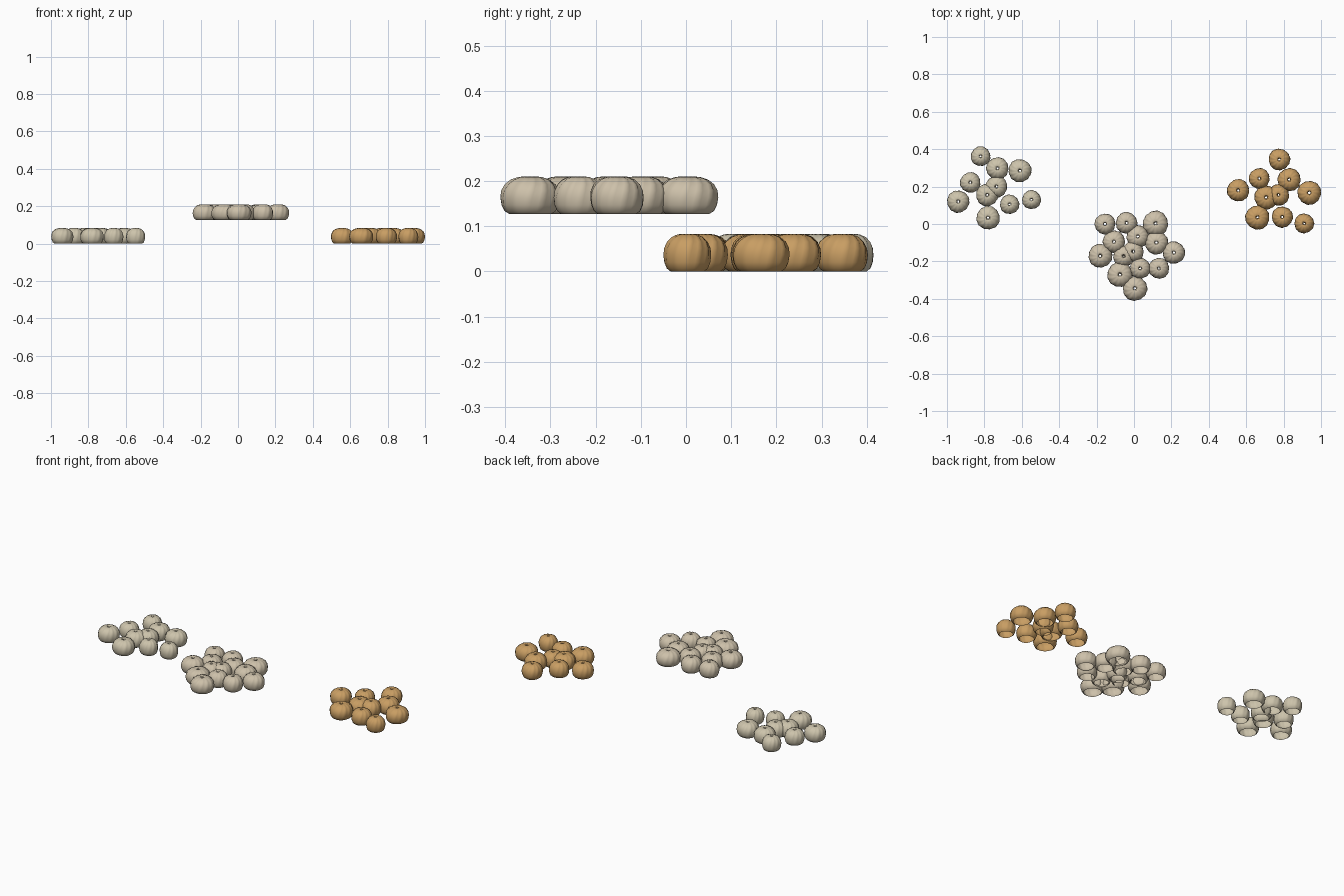
import bpy, bmesh, math, random

random.seed(4)
cube = bpy.data.objects.get("Cube")
if cube:
    bpy.data.objects.remove(cube)


def material(name, color):
    m = bpy.data.materials.new(name)
    m.use_nodes = True
    m.diffuse_color = (*color, 1)
    m.node_tree.nodes["Principled BSDF"].inputs["Base Color"].default_value = (*color, 1)
    return m


# Bun outline: radius share, height share, pleat depth
PROFILE = [(.70, 0, 0), (.86, .08, .01), (.96, .24, .02), (1, .44, .025), (.97, .62, .03),
           (.86, .79, .045), (.66, .92, .06), (.42, .985, .10), (.25, 1, .16),
           (.17, .97, .25), (.11, .90, .3)]
HEIGHT, PLEATS, STEPS = .083, 12, 48


def bun(name, x, y, z, radius, mat):
    """Hollow pleated shell, open below and pinched to a tiny hole on top."""
    bm = bmesh.new()
    turn = random.uniform(0, math.tau)
    rings = []
    for share, up, depth in PROFILE:
        ring = []
        for i in range(STEPS):
            a = math.tau * i / STEPS
            pleat = 1 - depth * (1 - abs(math.sin(a * PLEATS / 2))) * 1.5
            wobble = 1 + .02 * math.sin(3 * a + turn)
            r = radius * share * pleat * wobble
            b = a + turn + .35 * up * up
            ring.append(bm.verts.new((r * math.cos(b), r * math.sin(b), HEIGHT * up)))
        rings.append(ring)
    for low, high in zip(rings, rings[1:]):
        for i in range(STEPS):
            j = (i + 1) % STEPS
            bm.faces.new((low[i], low[j], high[j], high[i])).smooth = True
    mesh = bpy.data.meshes.new(name)
    bm.to_mesh(mesh)
    bm.free()
    mesh.materials.append(mat)
    ob = bpy.data.objects.new(name, mesh)
    ob.location = (x, y, z)
    bpy.context.collection.objects.link(ob)


# Left-hand batch, raised middle batch and browned batch
herb = [(-.82, .362, .053), (-.73, .297, .06), (-.61, .285, .062), (-.875, .222, .055),
        (-.735, .2, .058), (-.785, .155, .06), (-.94, .12, .06), (-.665, .105, .052),
        (-.548, .13, .051), (-.78, .033, .063)]
plain = [(-.155, 0, .056), (-.04, .006, .058), (.115, .003, .068), (-.107, -.095, .06),
         (.02, -.067, .06), (.12, -.1, .063), (.213, -.153, .06), (-.18, -.17, .064),
         (-.055, -.172, .057), (-.005, -.147, .057), (.033, -.237, .056),
         (.133, -.237, .056), (-.075, -.27, .068), (.005, -.345, .066)]
fried = [(.777, .345, .058), (.67, .243, .056), (.83, .237, .062), (.557, .18, .06),
         (.937, .167, .064), (.772, .155, .058), (.707, .142, .064), (.66, .035, .065),
         (.793, .037, .057), (.91, .003, .053)]

batches = [("pale_bun", herb, 0, material("pale dough", (.61, .55, .41))),
           ("steamed_bun", plain, .127, material("cream dough", (.61, .53, .40))),
           ("browned_bun", fried, 0, material("golden brown dough", (.58, .34, .125)))]
for name, spots, base, mat in batches:
    for n, (x, y, r) in enumerate(spots):
        bun(f"{name}_{n + 1}", x, y, base, r, mat)
